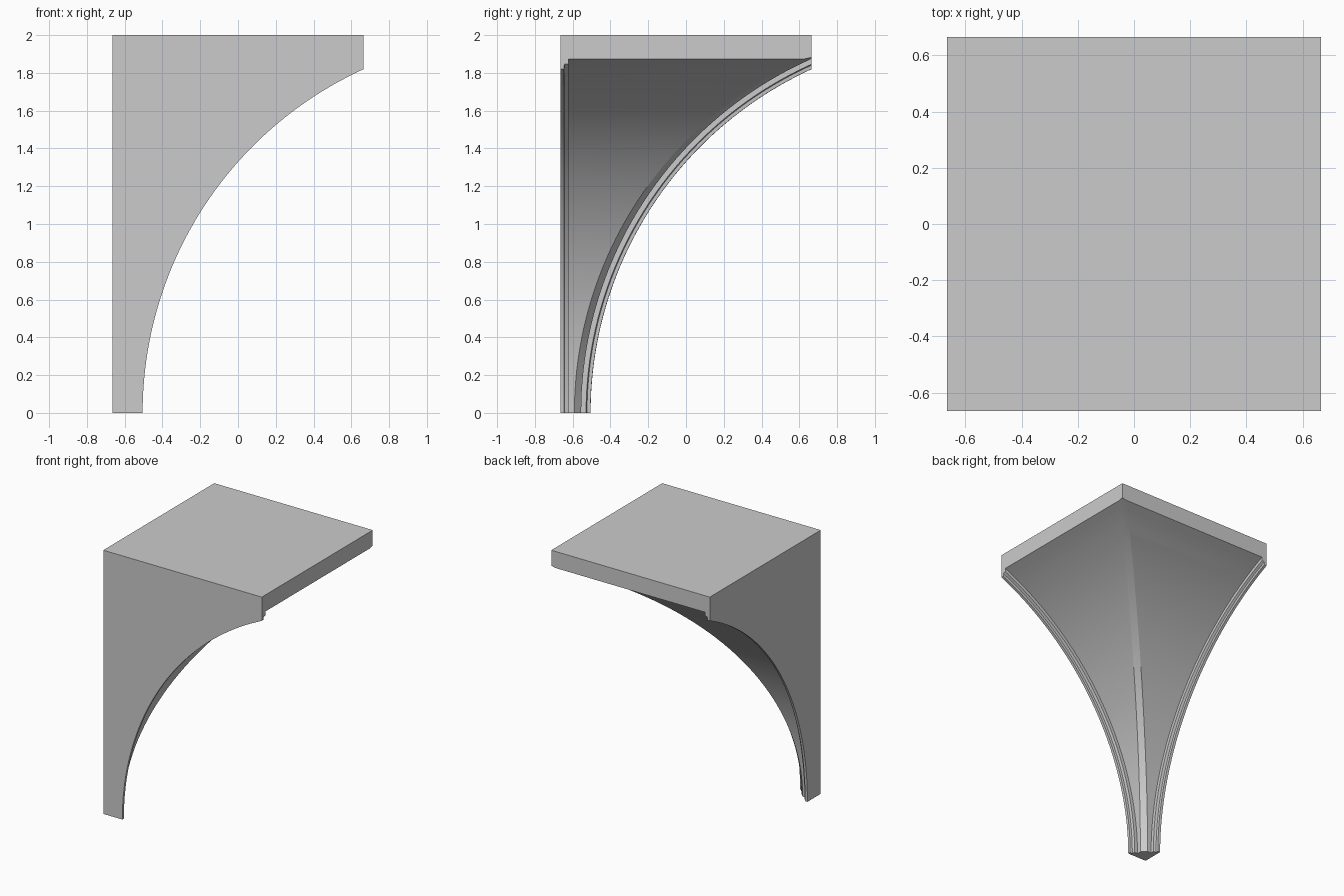
import bpy, bmesh, math

if "Cube" in bpy.data.objects:
    bpy.data.objects.remove(bpy.data.objects["Cube"])

H = 0.665            # half width of the bay
TOP = 2.0
CX = 1.495           # centre of the pointed-arch arcs
WEB_R = 2.05         # radius of the vault web
GROIN = 0.036        # width of the flat groin band
# rib moulding: (distance from wall, arc radius)
RIB = [(0, 2.0), (0.02, 2.001), (0.022, 2.019), (0.042, 2.024), (0.042, WEB_R)]


def arc_x(radius, z):
    return CX - math.sqrt(max(radius * radius - z * z, 0))


def arc_z(radius, x):
    return math.sqrt(radius * radius - (CX - x) ** 2)


def section(z):
    """Horizontal slice: corner, rib steps, web, groin band, then mirrored."""
    half = [(min(arc_x(r, z), H), -H + d) for d, r in RIB]
    w = arc_x(WEB_R, z)
    x = min(w, H)
    half.append((x, min(H, 2 * w - GROIN - x)))
    return [(-H, -H)] + half + [(y, x) for x, y in reversed(half)]


# slice heights: even steps round the arc plus the heights where arcs meet the edge
ends = [arc_z(r, H) for _, r in RIB] + [arc_z(WEB_R, H + GROIN / 2)]
limit = math.asin(1.81 / 2)
levels = [2 * math.sin(limit * i / 40) for i in range(41)]
levels = sorted(set(round(z, 5) for z in levels + ends)) + [TOP]

# loft the slices into one closed solid
bm = bmesh.new()
rows = [[bm.verts.new((x, y, z)) for x, y in section(z)] for z in levels]
n = len(rows[0])
for a, b in zip(rows, rows[1:]):
    for i in range(n):
        j = (i + 1) % n
        bm.faces.new((a[i], a[j], b[j], b[i]))
bm.faces.new(rows[0][::-1])
bm.faces.new(rows[-1])
bmesh.ops.remove_doubles(bm, verts=bm.verts, dist=1e-5)
bmesh.ops.dissolve_degenerate(bm, edges=bm.edges, dist=1e-5)
bmesh.ops.dissolve_limit(bm, angle_limit=math.radians(0.1), verts=bm.verts, edges=bm.edges)
bmesh.ops.recalc_face_normals(bm, faces=bm.faces)

mesh = bpy.data.meshes.new("vault_corner")
bm.to_mesh(mesh)
bm.free()
vault = bpy.data.objects.new("vault_corner", mesh)
bpy.context.collection.objects.link(vault)

# smooth curved webs, crisp moulding edges
bpy.context.view_layer.objects.active = vault
vault.select_set(True)
bpy.ops.object.shade_smooth_by_angle(angle=math.radians(20))
